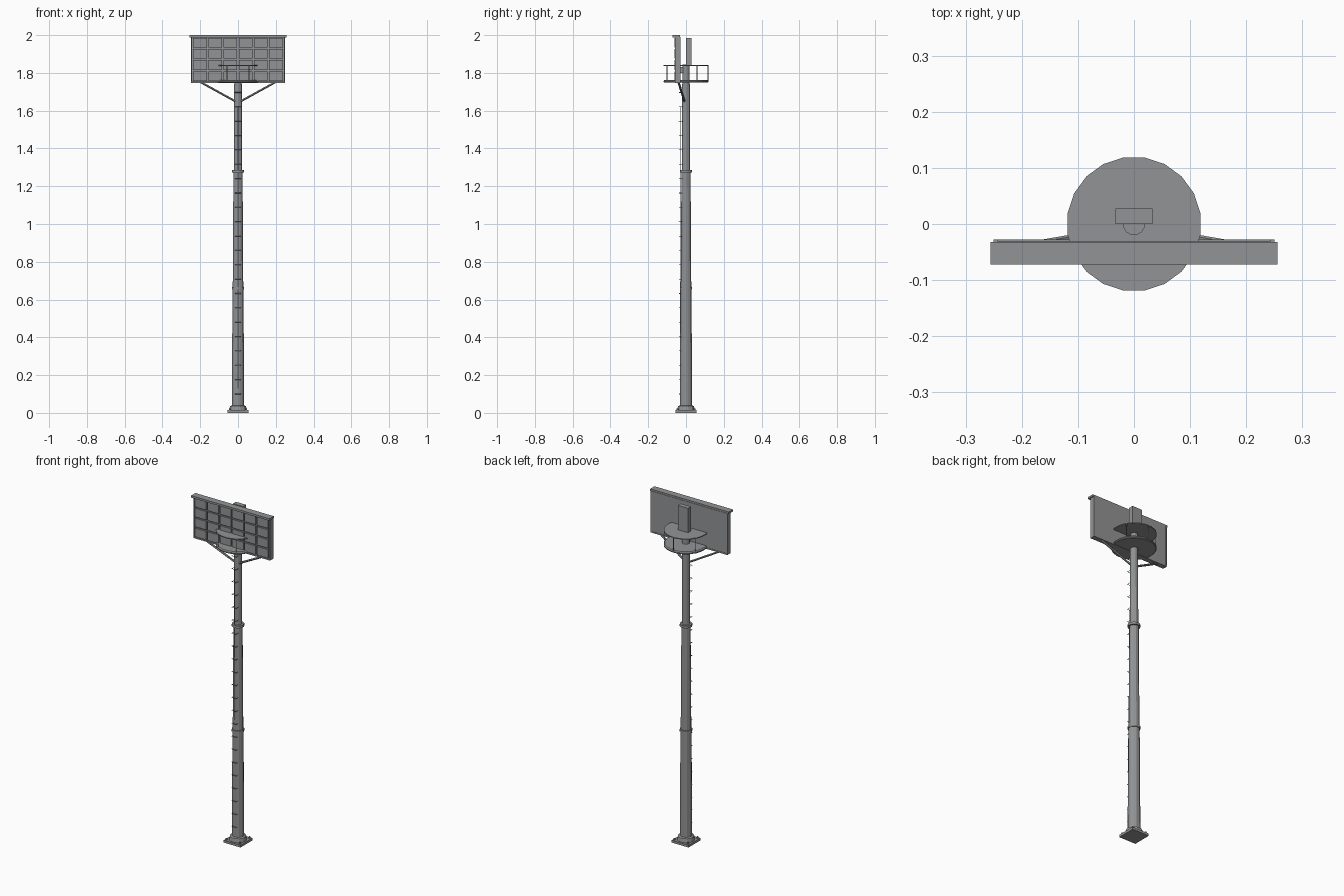
import bpy, bmesh, math
from mathutils import Vector

cube = bpy.data.objects.get("Cube")
if cube:
    bpy.data.objects.remove(cube, do_unlink=True)

GREY = (0.29, 0.295, 0.30, 1)
steel = bpy.data.materials.new("grey steel")
steel.use_nodes = True
steel.diffuse_color = GREY
steel.node_tree.nodes["Principled BSDF"].inputs["Base Color"].default_value = GREY


def finish(name, bm):
    bmesh.ops.recalc_face_normals(bm, faces=bm.faces)
    mesh = bpy.data.meshes.new(name)
    bm.to_mesh(mesh)
    bm.free()
    mesh.materials.append(steel)
    obj = bpy.data.objects.new(name, mesh)
    bpy.context.collection.objects.link(obj)
    return obj


def add_box(bm, x, y, z):
    """Box between pairs of limits on each axis."""
    verts = bmesh.ops.create_cube(bm, size=1)["verts"]
    for v in verts:
        v.co = [(a + b) / 2 + c * (b - a) for c, (a, b) in zip(v.co, (x, y, z))]


def box(name, x, y, z):
    bm = bmesh.new()
    add_box(bm, x, y, z)
    return finish(name, bm)


def add_rod(bm, start, end, r1, r2=None, sides=6):
    """Tapered rod between two points."""
    a, b = Vector(start), Vector(end)
    verts = bmesh.ops.create_cone(bm, cap_ends=True, segments=sides, radius1=r1,
                                  radius2=r1 if r2 is None else r2,
                                  depth=(b - a).length)["verts"]
    turn = Vector((0, 0, 1)).rotation_difference(b - a)
    for v in verts:
        v.co = turn @ v.co + (a + b) / 2


def lathe(name, profile, sides):
    """Revolve (radius, height) points about the mast axis."""
    bm = bmesh.new()
    rings = []
    for r, z in profile:
        rings.append([bm.verts.new((r * math.cos(t), r * math.sin(t), z))
                      for t in (math.tau * (i + 0.5) / sides for i in range(sides))])
    for low, high in zip(rings, rings[1:]):
        for i in range(sides):
            j = (i + 1) % sides
            bm.faces.new((low[i], low[j], high[j], high[i]))
    bm.faces.new(rings[0])
    bm.faces.new(rings[-1])
    return finish(name, bm)


# Base plate, collar and anchor bolts
box("base_plate", (-0.055, 0.055), (-0.055, 0.055), (0, 0.014))
lathe("base_collar", [(0.048, 0.014), (0.044, 0.036), (0.034, 0.04)], 12)
bm = bmesh.new()
for x in (-0.044, 0.044):
    for y in (-0.044, 0.044):
        add_rod(bm, (x, y, 0.01), (x, y, 0.024), 0.005)
finish("anchor_bolts", bm)

# Mast in three tapering lengths joined by flanges
lathe("lower_mast", [(0.034, 0.03), (0.030, 0.66)], 12)
lathe("middle_mast", [(0.029, 0.66), (0.025, 1.28)], 12)
lathe("upper_mast", [(0.023, 1.28), (0.020, 1.845)], 12)
for name, r, z in (("lower_flange", 0.034, 0.66), ("upper_flange", 0.034, 1.28)):
    lathe(name, [(r, z - 0.007), (r, z + 0.007)], 12)

# Climbing rungs and cable on the front
bm = bmesh.new()
for i in range(22):
    z = 0.10 + i * 0.076
    for x in (-0.014, 0.014):
        add_rod(bm, (x, -0.012, z), (x, -0.037, z), 0.0015, sides=4)
    add_rod(bm, (-0.015, -0.037, z), (0.015, -0.037, z), 0.0015, sides=4)
finish("climbing_rungs", bm)
bm = bmesh.new()
add_rod(bm, (0, -0.031, 0.04), (0, -0.031, 1.62), 0.002)
finish("cable", bm)

# Round service platform, upper disc and its posts
lathe("platform", [(0.116, 1.748), (0.12, 1.751), (0.12, 1.757), (0.115, 1.763)], 20)
lathe("upper_disc", [(0.12, 1.836), (0.12, 1.841)], 20)
bm = bmesh.new()
for degrees in (30, 90, 150, 240, 300):
    t = math.radians(degrees)
    x, y = 0.116 * math.cos(t), 0.116 * math.sin(t)
    add_rod(bm, (x, y, 1.755), (x, y, 1.84), 0.0018)
finish("platform_posts", bm)

# Control box behind the panel
box("control_box", (-0.033, 0.033), (0, 0.028), (1.838, 1.985))

# Lamp panel with hood, bottom rail and side frames
box("lamp_panel", (-0.25, 0.25), (-0.05, -0.03), (1.75, 1.99))
box("panel_hood", (-0.256, 0.256), (-0.072, -0.032), (1.988, 2.0))
box("panel_bottom_rail", (-0.25, 0.25), (-0.058, -0.028), (1.746, 1.754))
for side, name in ((-1, "right_frame"), (1, "left_frame")):
    box(name, sorted((side * 0.25, side * 0.243)), (-0.058, -0.028), (1.75, 1.99))

# Grid of floodlights
COLS, ROWS = 6, 4
w, h, gap = 0.484 / COLS, 0.234 / ROWS, 0.004
bm = bmesh.new()
for c in range(COLS):
    for r in range(ROWS):
        x, z = -0.242 + c * w, 1.754 + r * h
        add_box(bm, (x + gap, x + w - gap), (-0.06, -0.048), (z + gap, z + h - gap))
finish("floodlights", bm)

# Diagonal braces and the arms from mast to panel
for side, name in ((-1, "right_brace"), (1, "left_brace")):
    bm = bmesh.new()
    add_rod(bm, (side * 0.015, -0.008, 1.65), (side * 0.2, -0.04, 1.752), 0.006)
    finish(name, bm)
box("panel_arm", (-0.012, 0.012), (-0.035, 0), (1.80, 1.83))
